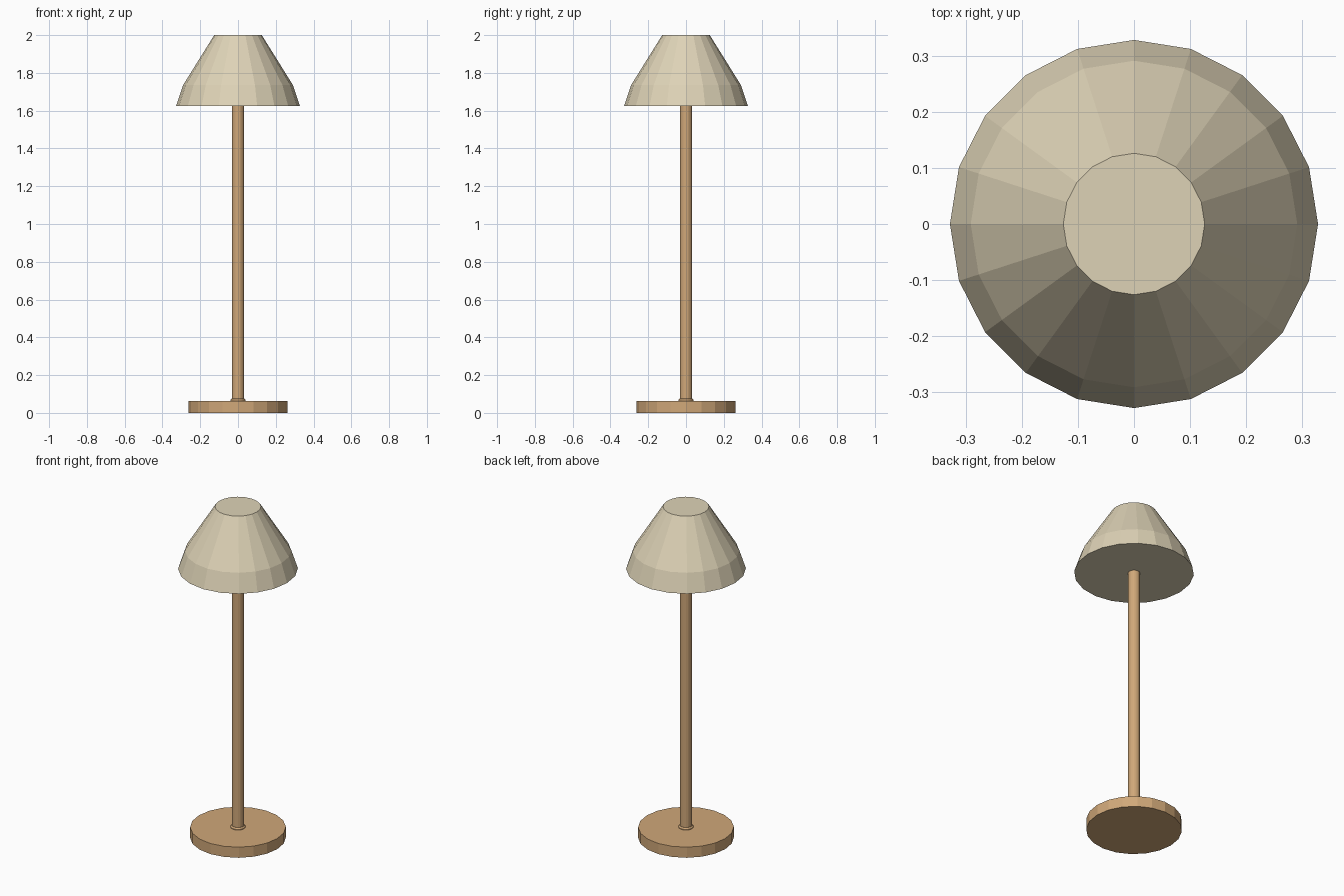
import bpy
import math

SIDES = 20

cube = bpy.data.objects.get("Cube")
if cube:
    bpy.data.objects.remove(cube, do_unlink=True)


def make_material(name, rgb):
    mat = bpy.data.materials.new(name)
    mat.use_nodes = True
    mat.diffuse_color = (*rgb, 1)
    mat.node_tree.nodes["Principled BSDF"].inputs["Base Color"].default_value = (*rgb, 1)
    return mat


def lathe(name, profile, mat):
    """Closed faceted solid from (radius, height) pairs, bottom to top."""
    verts = []
    for radius, z in profile:
        for i in range(SIDES):
            a = math.tau * i / SIDES
            verts.append((radius * math.cos(a), radius * math.sin(a), z))
    top = (len(profile) - 1) * SIDES
    faces = [list(reversed(range(SIDES))), list(range(top, top + SIDES))]
    for ring in range(len(profile) - 1):
        low, high = ring * SIDES, (ring + 1) * SIDES
        for i in range(SIDES):
            j = (i + 1) % SIDES
            faces.append((low + i, low + j, high + j, high + i))
    mesh = bpy.data.meshes.new(name)
    mesh.from_pydata(verts, [], faces)
    mesh.materials.append(mat)
    obj = bpy.data.objects.new(name, mesh)
    bpy.context.collection.objects.link(obj)
    return obj


wood = make_material("light wood", (0.63, 0.39, 0.19))
cream = make_material("cream shade", (0.73, 0.65, 0.47))

# Round foot
lathe("base", [(0.262, 0), (0.262, 0.064)], wood)

# Pole with a small collar where it meets the foot
lathe("collar", [(0.041, 0.06), (0.041, 0.068), (0.034, 0.076)], wood)
lathe("pole", [(0.033, 0.06), (0.033, 1.64)], wood)

# Closed, kinked shade
lathe("lamp_shade", [(0.328, 1.625), (0.291, 1.735), (0.126, 2.0)], cream)
